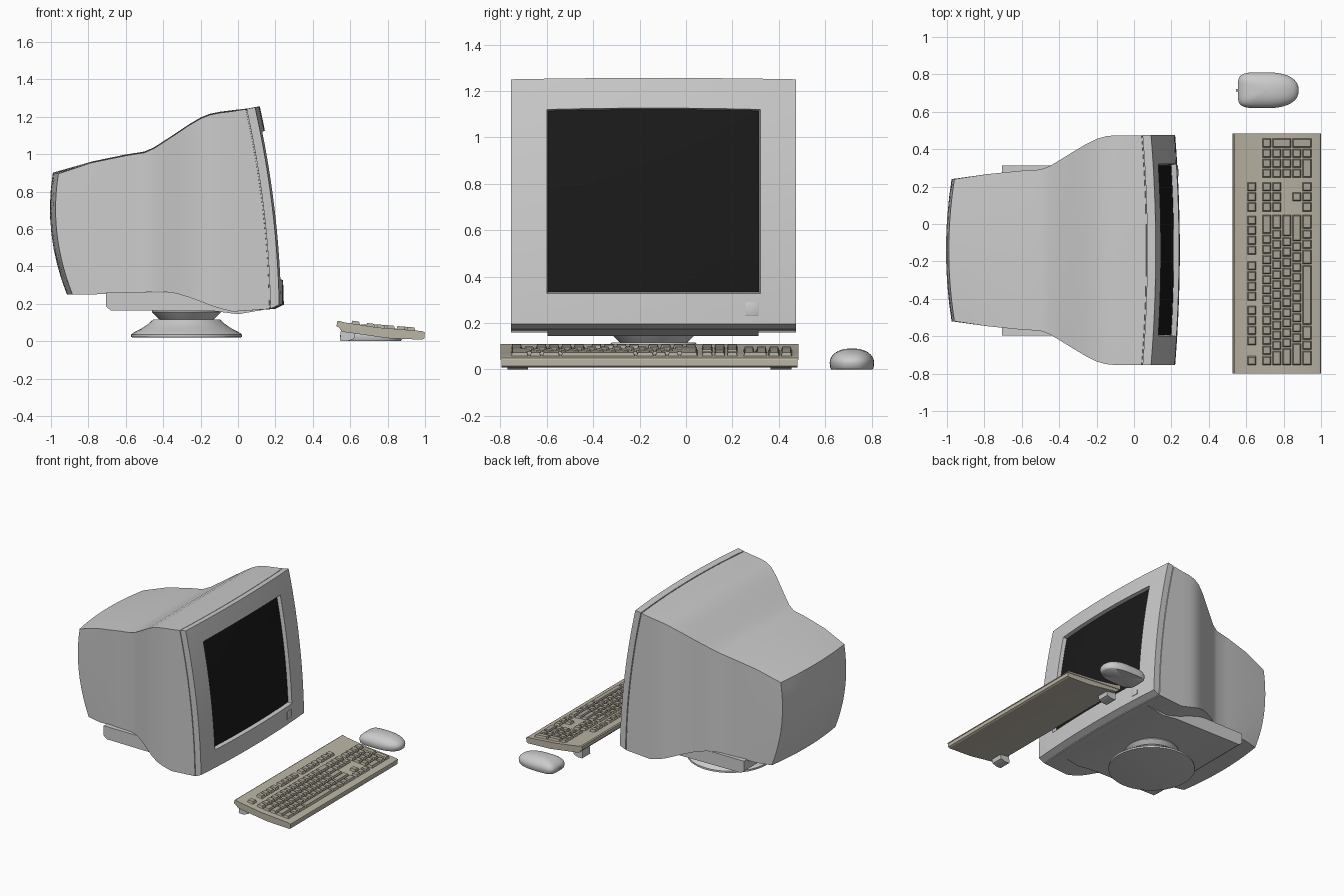
import bpy, bmesh, math

if "Cube" in bpy.data.objects:
    bpy.data.objects.remove(bpy.data.objects["Cube"])

CY = -0.14          # centre line of the monitor
N = 14              # points per ring side


def material(name, rgb):
    m = bpy.data.materials.new(name)
    m.diffuse_color = (*rgb, 1)
    m.use_nodes = True
    m.node_tree.nodes["Principled BSDF"].inputs["Base Color"].default_value = m.diffuse_color
    return m


TAN = material("tan_plastic", (0.50, 0.46, 0.38))
KEYTAN = material("key_plastic", (0.42, 0.39, 0.32))
BLACK = material("dark_glass", (0.01, 0.01, 0.01))


def finish(name, bm, mat=None, angle=35):
    bmesh.ops.remove_doubles(bm, verts=bm.verts, dist=1e-5)
    bmesh.ops.recalc_face_normals(bm, faces=bm.faces)
    me = bpy.data.meshes.new(name)
    bm.to_mesh(me)
    bm.free()
    ob = bpy.data.objects.new(name, me)
    bpy.context.collection.objects.link(ob)
    if mat:
        me.materials.append(mat)
    bpy.ops.object.select_all(action='DESELECT')
    bpy.context.view_layer.objects.active = ob
    ob.select_set(True)
    bpy.ops.object.shade_smooth_by_angle(angle=math.radians(angle))
    return ob


def loft(name, rings, mat=None, cap=False, angle=35):
    bm = bmesh.new()
    loops = [[bm.verts.new(p) for p in r] for r in rings]
    for a, b in zip(loops, loops[1:]):
        for i in range(len(a)):
            j = (i + 1) % len(a)
            bm.faces.new((a[i], a[j], b[j], b[i]))
    if cap:
        bm.faces.new(loops[0])
        bm.faces.new(loops[-1])
    return finish(name, bm, mat, angle)


def rect_ring(hw, zb, zt, xf, s=1.0):
    """Rectangular ring in y/z with a crowned top; xf gives its depth."""
    uv = [(-1 + 2 * i / N, -1) for i in range(N)] + [(1, -1 + 2 * i / N) for i in range(N)]
    uv += [(-u, -v) for u, v in uv]
    mid, half = (zb + zt) / 2, (zt - zb) / 2
    pts = []
    for u, v in uv:
        u, v = u * s, v * s
        y, z = CY + u * hw, mid + v * half
        x = xf(y, z)
        pts.append((x, y, z + 0.006 * (1 - u * u) * max(v, 0)))
    return pts


def extrude_profile(name, pts, y0, y1, mat=None):
    return loft(name, [[(x, y0, z) for x, z in pts], [(x, y1, z) for x, z in pts]], mat, True, 25)


def front(off):
    """Curved front surface of the monitor, shifted by off."""
    def xf(y, z):
        t = (z - 0.2) / 1.055
        return 0.22 - 0.022 * t - 0.108 * t * t + 0.025 * (1 - ((y - CY) / 0.614) ** 2) + off
    return xf


# Monitor rear housing: bulged back, waist, then flare to the bezel
def back(y, z):
    t = (z - 0.25) / 0.645
    return -0.885 - 0.075 * t - 0.18 * t * (1 - t) - 0.03 * (1 - ((y - CY) / 0.38) ** 2)


rings = [rect_ring(0.38, 0.25, 0.895, back, s) for s in (0.001, 0.25, 0.5, 0.75, 1)]
stations = [(-0.78, 0.955, 0.25, 0.407), (-0.6, 0.992, 0.256, 0.425), (-0.5, 1.008, 0.261, 0.431),
            (-0.45, 1.03, 0.265, 0.45), (-0.4, 1.062, 0.265, 0.48), (-0.33, 1.108, 0.255, 0.523),
            (-0.26, 1.155, 0.234, 0.565), (-0.2, 1.19, 0.212, 0.595), (-0.15, 1.21, 0.192, 0.609),
            (-0.1, 1.22, 0.176, 0.614), (-0.03, 1.229, 0.158, 0.614)]
for x, zt, zb, hw in stations:
    rings.append(rect_ring(hw, zb, zt, lambda y, z, x=x: x, 1))
rings.append(rect_ring(0.614, 0.172, 1.24, front(-0.053)))
rings.append(rect_ring(0.6, 0.185, 1.225, front(-0.053)))
loft("monitor_housing", rings)

# Bezel frame with screen opening
OPEN = (0.46, 0.327, 1.12)
bez = [rect_ring(0.606, 0.18, 1.233, front(-0.055)), rect_ring(0.606, 0.18, 1.233, front(-0.048)),
       rect_ring(0.615, 0.173, 1.242, front(-0.047)), rect_ring(0.615, 0.195, 1.25, front(0))]
for k in (1 / 3, 2 / 3, 1):
    bez.append(rect_ring(0.615 + k * (0.46 - 0.615), 0.195 + k * (0.327 - 0.195),
                         1.25 + k * (1.12 - 1.25), front(0)))
bez.append(rect_ring(0.453, 0.334, 1.113, front(-0.032)))
loft("monitor_bezel", bez)

# Curved screen
loft("screen", [rect_ring(0.455, 0.332, 1.115, front(-0.028), s) for s in (1, 0.75, 0.5, 0.25, 0.001)], BLACK)


# Power button following the bezel surface
def square(h, off):
    return [(front(off)(0.283 + a * h, 0.26 + b * h), 0.283 + a * h, 0.26 + b * h)
            for a, b in ((-1, -1), (1, -1), (1, 1), (-1, 1))]


loft("power_button", [square(0.029, -0.02), square(0.029, 0.003), square(0.025, 0.005)], None, True)

# Tray under the housing
extrude_profile("monitor_tray", [(-0.705, 0.26), (-0.705, 0.185), (-0.68, 0.165), (-0.12, 0.16),
                                 (0.0, 0.144), (0.16, 0.172), (0.16, 0.26)], CY - 0.457, CY + 0.453)


# Round swivel stand
def circle(r, z, n=48):
    return [(-0.275 + r * math.cos(2 * math.pi * i / n), CY + r * math.sin(2 * math.pi * i / n), z)
            for i in range(n)]


loft("stand_base", [circle(r, z) for r, z in ((0.285, 0.02), (0.297, 0.022), (0.297, 0.035), (0.28, 0.048),
                                              (0.24, 0.068), (0.205, 0.092), (0.18, 0.115), (0.12, 0.118))], None, True)
loft("stand_neck", [circle(r, z) for r, z in ((0.14, 0.112), (0.16, 0.13), (0.185, 0.155), (0.185, 0.17))], None, True)

# Keyboard body
Y0, Y1 = -0.8, 0.485
extrude_profile("keyboard_body", [(0.527, 0.08), (0.53, 0.105), (0.538, 0.109), (0.57, 0.1), (0.75, 0.073),
                                  (0.985, 0.054), (0.998, 0.048), (1.0, 0.04), (0.535, 0.075)], Y0, Y1, TAN)
extrude_profile("keyboard_underside", [(0.535, 0.076), (0.997, 0.042), (0.997, 0.014), (0.985, 0.008),
                                       (0.8, 0.016), (0.56, 0.05)], Y0 + 0.004, Y1 - 0.004, TAN)
for y in (Y0 + 0.03, Y1 - 0.12):
    extrude_profile("keyboard_foot", [(0.55, 0.06), (0.545, 0.005), (0.55, 0.0), (0.585, 0.0),
                                      (0.62, 0.012), (0.63, 0.05)], y, y + 0.09)


# Keys
def panel(x):
    if x < 0.75:
        return 0.1 - 0.027 * (x - 0.57) / 0.18
    return 0.073 - 0.019 * (x - 0.75) / 0.235


keys = bmesh.new()


def key(x0, x1, y0, y1):
    def lay(g, h):
        return [keys.verts.new((x, y, panel(x) + h)) for x, y in
                ((x0 + g, y0 + g), (x1 - g, y0 + g), (x1 - g, y1 - g), (x0 + g, y1 - g))]
    a, b = lay(0.003, -0.003), lay(0.0095, 0.016)
    keys.faces.new(b)
    for i in range(4):
        j = (i + 1) % 4
        keys.faces.new((a[i], a[j], b[j], b[i]))


U = 0.054
XR = 0.682          # back edge of the main rows


def row(x, y, widths, span=1):
    for w in widths:
        key(x, x + U * span, y, y + w * U)
        y += w * U


main = [[1] * 13 + [2], [1.5] + [1] * 12 + [1.5], [1.75] + [1] * 11 + [2.25],
        [2.25] + [1] * 10 + [2.75], [1.5, 1, 1.5, 6, 1.5, 1, 1, 1.5]]
for i, widths in enumerate(main):
    row(XR + i * U, -0.757, widths)
for y, n in ((-0.757, 1), (-0.65, 4), (-0.413, 4), (-0.168, 4), (0.064, 3)):
    row(0.602, y, [1] * n)
for i in (0, 1, 4):
    row(XR + i * U, 0.064, [1] * 3)
row(XR + 3 * U, 0.064 + U, [1])
PAD = 0.244
for i, widths in enumerate(([1] * 4, [1] * 3, [1] * 3, [1] * 3, [2, 1])):
    row(XR + i * U, PAD, widths)
for i in (1, 3):
    row(XR + i * U, PAD + 3 * U, [1], 2)
finish("keyboard_keys", keys, KEYTAN, 20)


# Mouse: squarish toward the cable, round toward the palm
def mouse_ring(s, z, n=48):
    pts = []
    for i in range(n):
        a = 2 * math.pi * i / n
        c, d = math.cos(a), math.sin(a)
        e = 2 / (2.4 if c > 0 else 4.5)
        lx = 0.18 if c > 0 else 0.145
        pts.append((0.70 + s * lx * math.copysign(abs(c) ** e, c),
                    0.715 + s * 0.096 * math.copysign(abs(d) ** e, d), z))
    return pts


mr = [mouse_ring(0.001, 0), mouse_ring(0.93, 0), mouse_ring(0.97, 0.006)]
for k in range(11):
    p = math.pi / 2 * k / 10
    mr.append(mouse_ring(max(math.cos(p) ** 0.85, 0.001), 0.028 + 0.062 * math.sin(p)))
loft("mouse_body", mr, None, False, 50)
loft("mouse_cable_stub", [[(x, 0.715 + 0.007 * math.cos(i * math.pi / 6), 0.025 + 0.007 * math.sin(i * math.pi / 6))
                           for i in range(12)] for x in (0.545, 0.57)], None, True)
